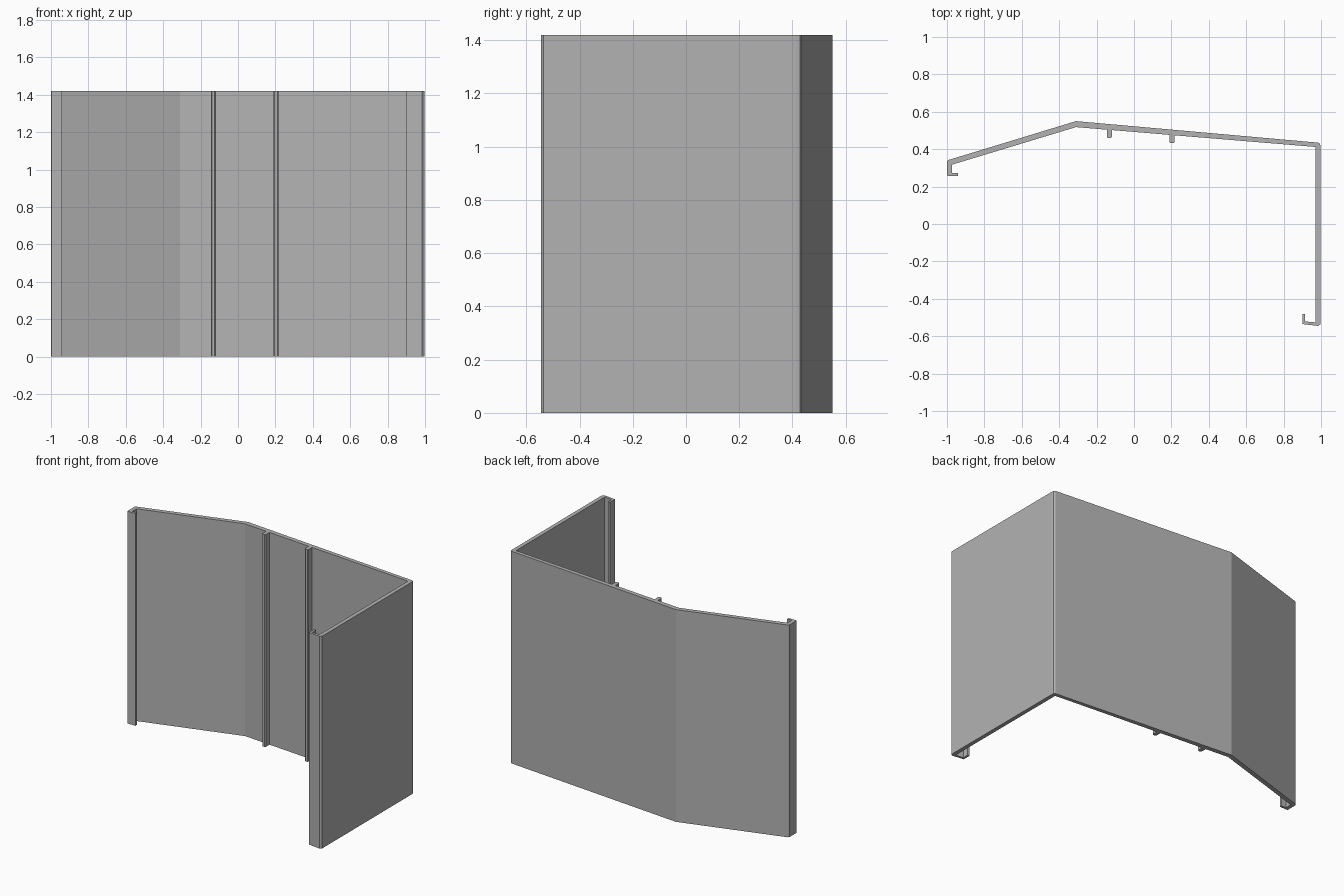
import bpy
import bmesh

HEIGHT = 1.42

# Remove the default cube
cube = bpy.data.objects.get("Cube")
if cube:
    bpy.data.objects.remove(cube, do_unlink=True)

# Plain grey
grey = bpy.data.materials.new("plain_grey")
grey.use_nodes = True
colour = (0.45, 0.45, 0.45, 1)
grey.diffuse_color = colour
grey.node_tree.nodes["Principled BSDF"].inputs["Base Color"].default_value = colour


def inner_y(x):
    """Height of the inner face of the long back wall at x."""
    return 0.518 - (x + 0.31) * 0.083


def rib(x, tip):
    """Small rib with a chamfered end, traced from right to left."""
    w, c = 0.0135, 0.006
    return [(x + w, inner_y(x + w)), (x + w, tip + c), (x + w - c, tip),
            (x - w + c, tip), (x - w, tip + c), (x - w, inner_y(x - w))]


# Outer face, from the left hook to the corner and down the side wall
outer = [(-1, 0.26), (-1, 0.335), (-0.993, 0.342), (-0.31, 0.55),
         (0.985, 0.435), (0.995, 0.428), (0.997, 0.415),
         (0.997, -0.535), (0.985, -0.545)]
# Side hook
side_hook = [(0.90, -0.535), (0.90, -0.48), (0.915, -0.48),
             (0.915, -0.521), (0.97, -0.526)]
# Inner face with its two ribs
inner = [(0.97, 0.412)] + rib(0.203, 0.432) + rib(-0.132, 0.459) + [(-0.31, 0.518)]
# Left hook
left_hook = [(-0.974, 0.317), (-0.974, 0.273), (-0.94, 0.273),
             (-0.94, 0.257), (-0.997, 0.257)]

# Extrude the closed profile
bm = bmesh.new()
base = bm.faces.new([bm.verts.new((x, y, 0))
                     for x, y in outer + side_hook + inner + left_hook])
result = bmesh.ops.extrude_face_region(bm, geom=[base], use_keep_orig=True)
top = [v for v in result["geom"] if isinstance(v, bmesh.types.BMVert)]
bmesh.ops.translate(bm, verts=top, vec=(0, 0, HEIGHT))
bmesh.ops.recalc_face_normals(bm, faces=bm.faces)
bmesh.ops.triangulate(bm, faces=[f for f in bm.faces if len(f.verts) > 4])

mesh = bpy.data.meshes.new("wall_profile")
bm.to_mesh(mesh)
bm.free()
mesh.materials.append(grey)
bpy.context.collection.objects.link(bpy.data.objects.new("wall_profile", mesh))
